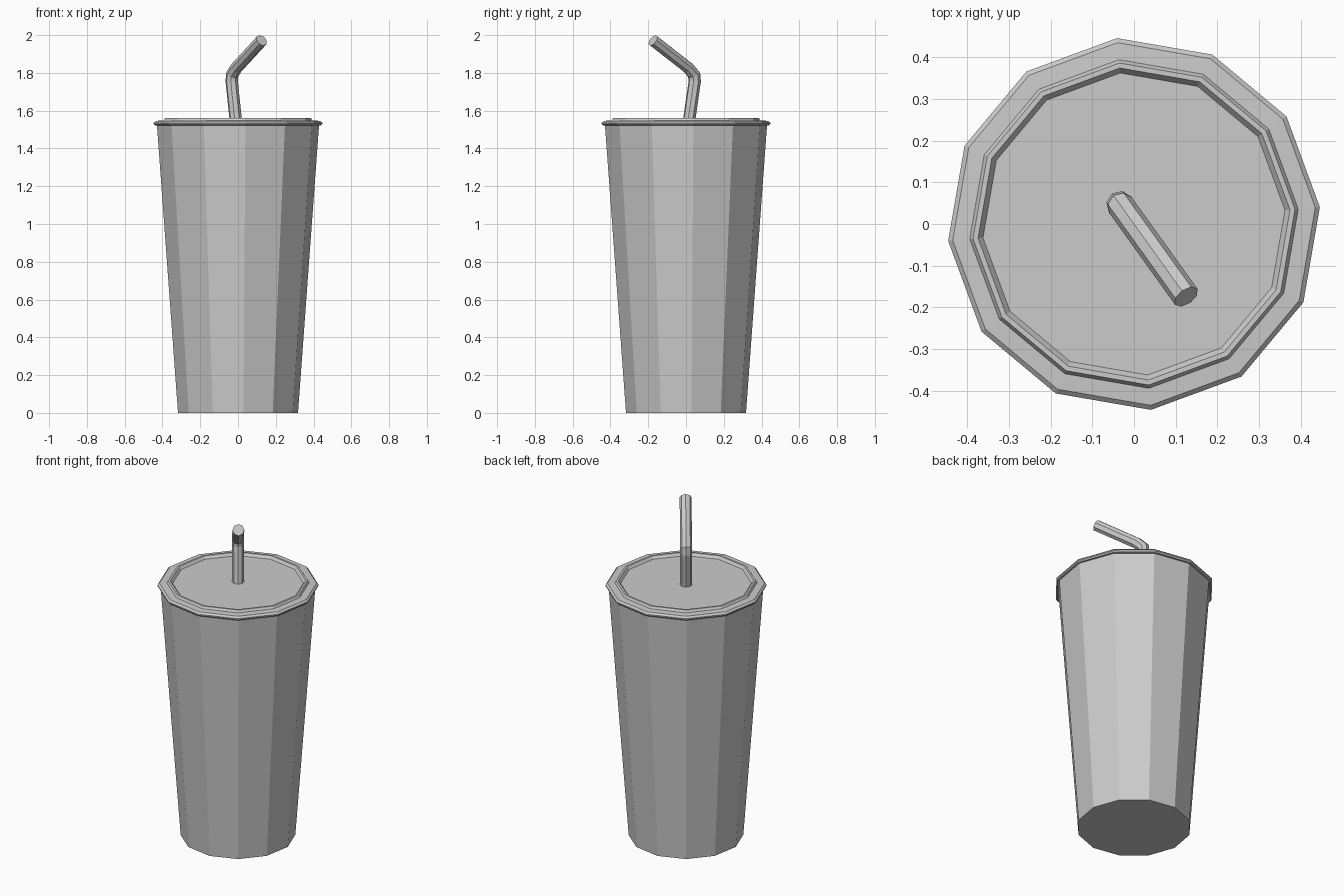
import bpy, bmesh, math
from mathutils import Vector

if "Cube" in bpy.data.objects:
    bpy.data.objects.remove(bpy.data.objects["Cube"])

SIDES = 12
TWIST = math.radians(5.2)


def loft(name, rings):
    """Skin a list of rings with quads and cap both ends."""
    bm = bmesh.new()
    loops = [[bm.verts.new(p) for p in ring] for ring in rings]
    n = len(loops[0])
    for a, b in zip(loops, loops[1:]):
        for i in range(n):
            j = (i + 1) % n
            bm.faces.new((a[i], a[j], b[j], b[i]))
    bm.faces.new(loops[0])
    bm.faces.new(loops[-1])
    bmesh.ops.recalc_face_normals(bm, faces=bm.faces)
    mesh = bpy.data.meshes.new(name)
    bm.to_mesh(mesh)
    bm.free()
    obj = bpy.data.objects.new(name, mesh)
    bpy.context.collection.objects.link(obj)
    return obj


def lathe(name, profile):
    """Revolve (radius, z) points into a twelve-sided solid."""
    step = 2 * math.pi / SIDES
    return loft(name, [[(r * math.cos(TWIST + i * step), r * math.sin(TWIST + i * step), z)
                        for i in range(SIDES)] for r, z in profile])


# Tapered cup
lathe("cup", [(0.319, 0.0), (0.431, 1.525)])

# Lid with rolled rim, raised ridge and recessed centre
lathe("lid", [(0.425, 1.522), (0.441, 1.522), (0.448, 1.529), (0.448, 1.536),
              (0.437, 1.546), (0.396, 1.548), (0.388, 1.561),
              (0.376, 1.561), (0.364, 1.545)])

# Bent straw: path in a vertical plane as (offset along the lean, z)
path = [Vector(p) for p in [(-0.017, 1.53), (-0.057, 1.755), (-0.053, 1.79),
                            (-0.017, 1.825), (0.215, 1.972)]]
lean = Vector((0.583, -0.812, 0))
side = Vector((0.812, 0.583, 0))
up = Vector((0, 0, 1))
radius, straw_sides = 0.033, 8
rings = []
for k, p in enumerate(path):
    d_in = (p - path[max(k - 1, 0)]).normalized() if k else (path[1] - p).normalized()
    d_out = (path[k + 1] - p).normalized() if k < len(path) - 1 else d_in
    t = (d_in + d_out).normalized()
    normal = (up * t.x - lean * t.y) / t.dot(d_in)   # mitred at each bend
    centre = lean * p.x + up * p.y
    rings.append([centre + radius * (normal * math.cos(a) + side * math.sin(a))
                  for a in (2 * math.pi * i / straw_sides for i in range(straw_sides))])
loft("straw", rings)
